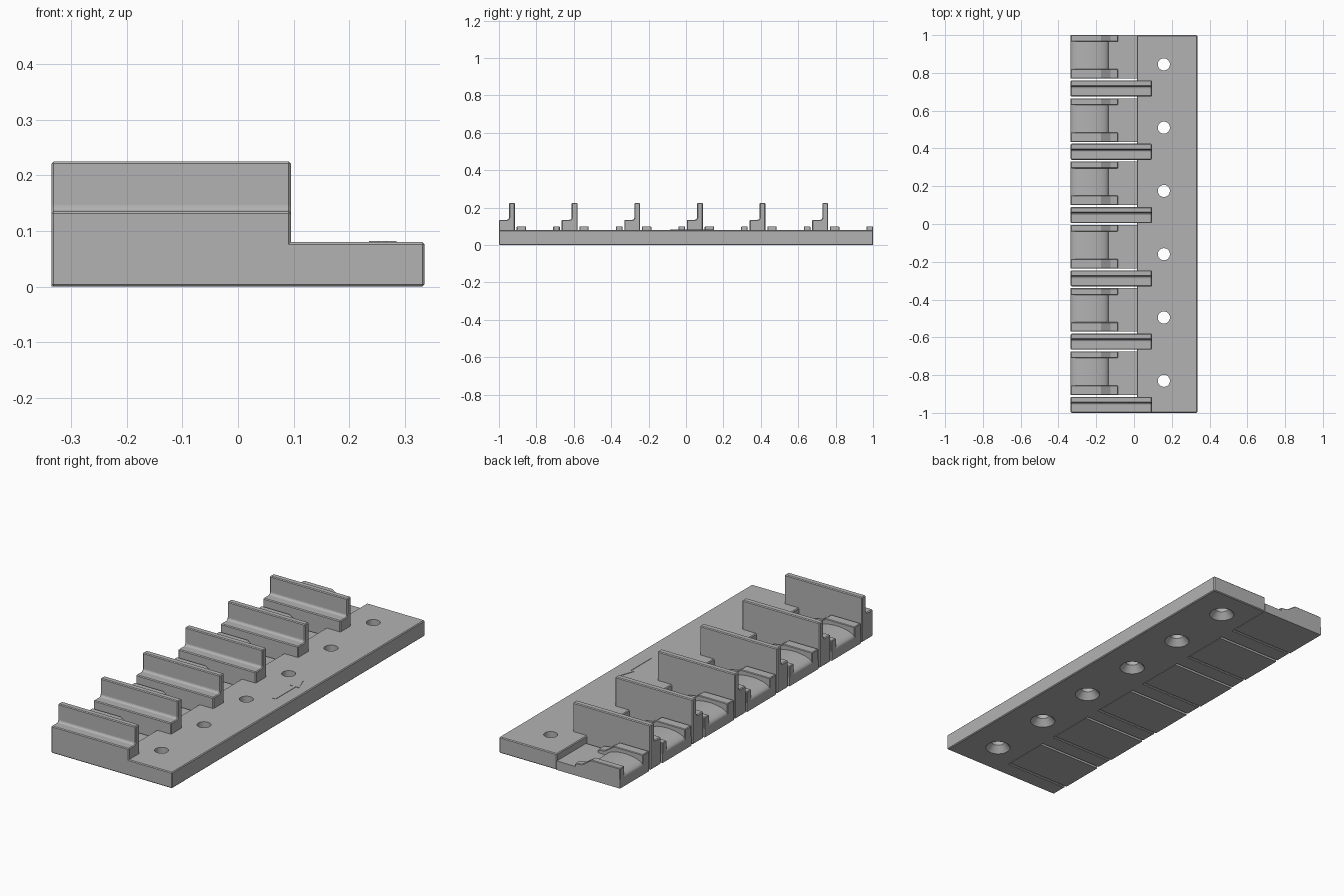
import bpy
import math

cube = bpy.data.objects.get("Cube")
if cube:
    bpy.data.objects.remove(cube, do_unlink=True)

grey = bpy.data.materials.new("plain grey")
grey.use_nodes = True
tone = (0.45, 0.45, 0.45, 1)
grey.diffuse_color = tone
grey.node_tree.nodes["Principled BSDF"].inputs["Base Color"].default_value = tone

LEFT, RIGHT, MID = -0.335, 0.335, 0.015
PLATE, FLOOR, PITCH = 0.08, 0.045, 0.335


def prism(name, profile, start, end, axis, bevel=0.0):
    """Extrude a 2D profile along x (y,z), y (x,z) or z (x,y)."""
    def place(p, d):
        return {"x": (d, p[0], p[1]), "y": (p[0], d, p[1]), "z": (p[0], p[1], d)}[axis]
    n = len(profile)
    verts = [place(p, d) for d in (start, end) for p in profile]
    faces = [tuple(range(n)), tuple(range(n, 2 * n))]
    faces += [(i, (i + 1) % n, n + (i + 1) % n, n + i) for i in range(n)]
    mesh = bpy.data.meshes.new(name)
    mesh.from_pydata(verts, [], faces)
    mesh.materials.append(grey)
    obj = bpy.data.objects.new(name, mesh)
    bpy.context.collection.objects.link(obj)
    bpy.context.view_layer.objects.active = obj
    bpy.ops.object.select_all(action="DESELECT")
    obj.select_set(True)
    bpy.ops.object.mode_set(mode="EDIT")
    bpy.ops.mesh.select_all(action="SELECT")
    bpy.ops.mesh.normals_make_consistent(inside=False)
    bpy.ops.object.mode_set(mode="OBJECT")
    if bevel:
        mod = obj.modifiers.new("edge chamfer", "BEVEL")
        mod.width = bevel
        mod.segments = 1
        mod.limit_method = "ANGLE"
        mod.angle_limit = math.radians(50)
    return obj


def rect(a, b, c, d):
    return [(a, c), (b, c), (b, d), (a, d)]


# Solid mounting strip with countersunk screw holes
strip = prism("mounting_strip", rect(MID, RIGHT, -1, 1), 0, PLATE, "z", 0.004)
for i in range(6):
    y = -0.83 + PITCH * i
    for r1, r2, z, h in ((0.032, 0.032, 0.05, 0.2), (0.063, 0.03, 0.015, 0.04)):
        bpy.ops.mesh.primitive_cone_add(vertices=32, radius1=r1, radius2=r2,
                                        depth=h, location=(0.158, y, z))
        cutter = bpy.context.object
        cutter.name = "hole_cutter"
        cutter.data.materials.append(grey)
        cutter.hide_render = True
        cutter.hide_set(True)
        cut = strip.modifiers.new("screw hole", "BOOLEAN")
        cut.object = cutter
        cut.operation = "DIFFERENCE"
        cut.solver = "EXACT"

# Engraved-style direction arrow on the strip
ax = 0.26
prism("direction_arrow", [(ax - 0.008, -0.085), (ax + 0.008, -0.085), (ax + 0.008, 0.075),
                          (ax + 0.025, 0.075), (ax, 0.145), (ax - 0.025, 0.075),
                          (ax - 0.008, 0.075)], PLATE - 0.002, PLATE + 0.002, "z")

# Cheek outline: flat top, steep ramp, low toe
cheek = [(LEFT, 0), (-0.085, 0), (-0.085, 0.06), (-0.125, 0.066),
         (-0.175, 0.1), (LEFT, 0.1)]

# Convex saddle between the cheeks
cx, half, rise = -0.235, 0.1, 0.035
saddle = [(LEFT, 0), (-0.135, 0)]
saddle += [(cx + half * math.cos(math.pi * k / 20), FLOOR + rise * math.sin(math.pi * k / 20))
           for k in range(21)]

for i in range(6):
    s = -1 + PITCH * i
    # Stepped rib with a small fillet at the foot of the fin
    fin, back = s + 0.054, s + 0.085
    fillet = [(fin - 0.012 + 0.012 * math.sin(a), 0.147 - 0.012 * math.cos(a))
              for a in (k * math.pi / 8 for k in range(5))]
    prism("stepped_rib", [(s, 0), (back, 0), (back, 0.225), (fin, 0.225)]
          + fillet[::-1] + [(s, 0.135)], LEFT, 0.095, "x", 0.004)
    # Bay between the slots
    a, b = s + 0.095, s + 0.325
    prism("bay_floor", rect(LEFT, MID + 0.002, a, b), 0, FLOOR, "z")
    prism("front_cheek", cheek, a, a + 0.05, "y", 0.003)
    prism("back_cheek", cheek, b - 0.035, b, "y", 0.003)
    roll = prism("saddle", saddle, a + 0.045, b - 0.03, "y")
    bpy.ops.object.shade_smooth_by_angle(angle=math.radians(35))
